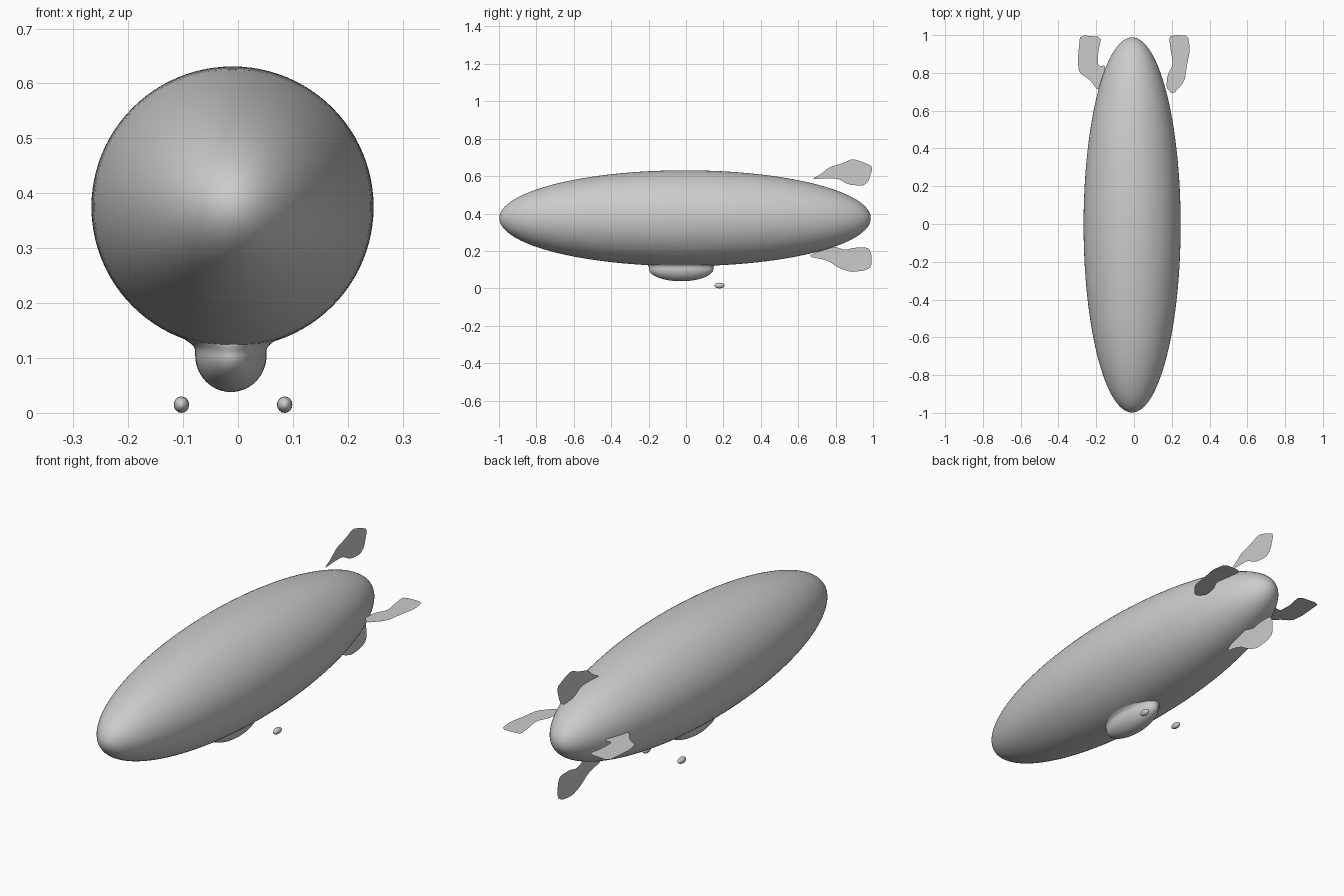
import bpy
import bmesh
import math
from mathutils import Vector

cube = bpy.data.objects.get("Cube")
if cube:
    bpy.data.objects.remove(cube, do_unlink=True)

grey = bpy.data.materials.new("plain grey")
grey.use_nodes = True
grey.diffuse_color = (0.6, 0.6, 0.6, 1)
grey.node_tree.nodes["Principled BSDF"].inputs["Base Color"].default_value = grey.diffuse_color


def add_object(name, bm, smooth=True):
    """Turn a bmesh into a named grey object."""
    mesh = bpy.data.meshes.new(name)
    bm.to_mesh(mesh)
    bm.free()
    mesh.materials.append(grey)
    for face in mesh.polygons:
        face.use_smooth = smooth
    obj = bpy.data.objects.new(name, mesh)
    bpy.context.collection.objects.link(obj)
    return obj


def ellipsoid(name, centre, radii, segments, rings):
    """Ellipsoid with its poles on the long y axis."""
    bm = bmesh.new()
    bmesh.ops.create_uvsphere(bm, u_segments=segments, v_segments=rings, radius=1)
    for vert in bm.verts:
        x, y, z = vert.co
        vert.co = (centre[0] + x * radii[0],
                   centre[1] - z * radii[1],
                   centre[2] + y * radii[2])
    return add_object(name, bm)


def rounded(points, cut=0.18):
    """Soften an outline by cutting each corner once."""
    result = []
    for i, here in enumerate(points):
        here = Vector(here)
        for other in (points[i - 1], points[(i + 1) % len(points)]):
            result.append(here.lerp(Vector(other), cut))
    return result


def fin(name, outline, upright):
    """Thin flat sheet; outline pairs are (distance along y, x or z)."""
    bm = bmesh.new()
    verts = []
    for along, out in rounded(outline):
        place = (HULL_X, along, out) if upright else (out, along, HULL_Z)
        verts.append(bm.verts.new(place))
    bm.faces.new(verts)
    bmesh.ops.triangulate(bm, faces=bm.faces[:])
    return add_object(name, bm, smooth=False)


# Long envelope
HULL_X, HULL_Z = -0.01, 0.375
ellipsoid("envelope", (HULL_X, -0.005, HULL_Z), (0.257, 0.993, 0.256), 96, 64)

# Gondola: rounded bowl with a small flare where it meets the envelope
STEPS, SIDES = 14, 64
profile = [(math.sin(t), 0.105 - 0.067 * math.cos(t))
           for t in (math.pi / 2 * i / STEPS for i in range(1, STEPS + 1))]
profile += [(1, 0.114), (1.03, 0.12), (1.12, 0.126), (1.3, 0.134)]
bm = bmesh.new()
rings = []
for scale, height in profile:
    rings.append([bm.verts.new((-0.013 + 0.065 * scale * math.cos(a),
                                -0.026 + 0.173 * min(scale, 1.03) * math.sin(a),
                                height))
                  for a in (math.tau * k / SIDES for k in range(SIDES))])
for low, high in zip(rings, rings[1:]):
    for k in range(SIDES):
        n = (k + 1) % SIDES
        bm.faces.new((low[k], low[n], high[n], high[k]))
bm.faces.new(rings[0][::-1])
add_object("gondola", bm)

# Small pods beside the gondola
for side, x in (("left", 0.085), ("right", -0.103)):
    ellipsoid(side + "_pod", (x, 0.179, 0.015), (0.014, 0.027, 0.015), 16, 10)

# Four wavy tail fins in a cross
fin("top_fin", [
    (.67, .583), (.72, .61), (.765, .647), (.835, .668), (.89, .692), (.945, .676),
    (1, .65), (.975, .57), (.945, .548), (.87, .554), (.81, .588), (.745, .588),
], True)
fin("bottom_fin", [
    (.655, .17), (.7, .195), (.79, .225), (.85, .205), (.9, .218), (.975, .217),
    (.992, .185), (.992, .115), (.955, .095), (.88, .087), (.82, .108), (.755, .15),
], True)
fin("left_fin", [
    (.99, .185), (1, .215), (.998, .285), (.925, .297), (.84, .28), (.755, .268),
    (.685, .205), (.725, .17), (.79, .178), (.845, .207), (.915, .195),
], False)
fin("right_fin", [
    (1, -.285), (.99, -.172), (.91, -.19), (.835, -.19), (.84, -.15), (.76, -.165),
    (.705, -.19), (.765, -.235), (.8, -.29), (.86, -.298), (.935, -.292),
], False)
